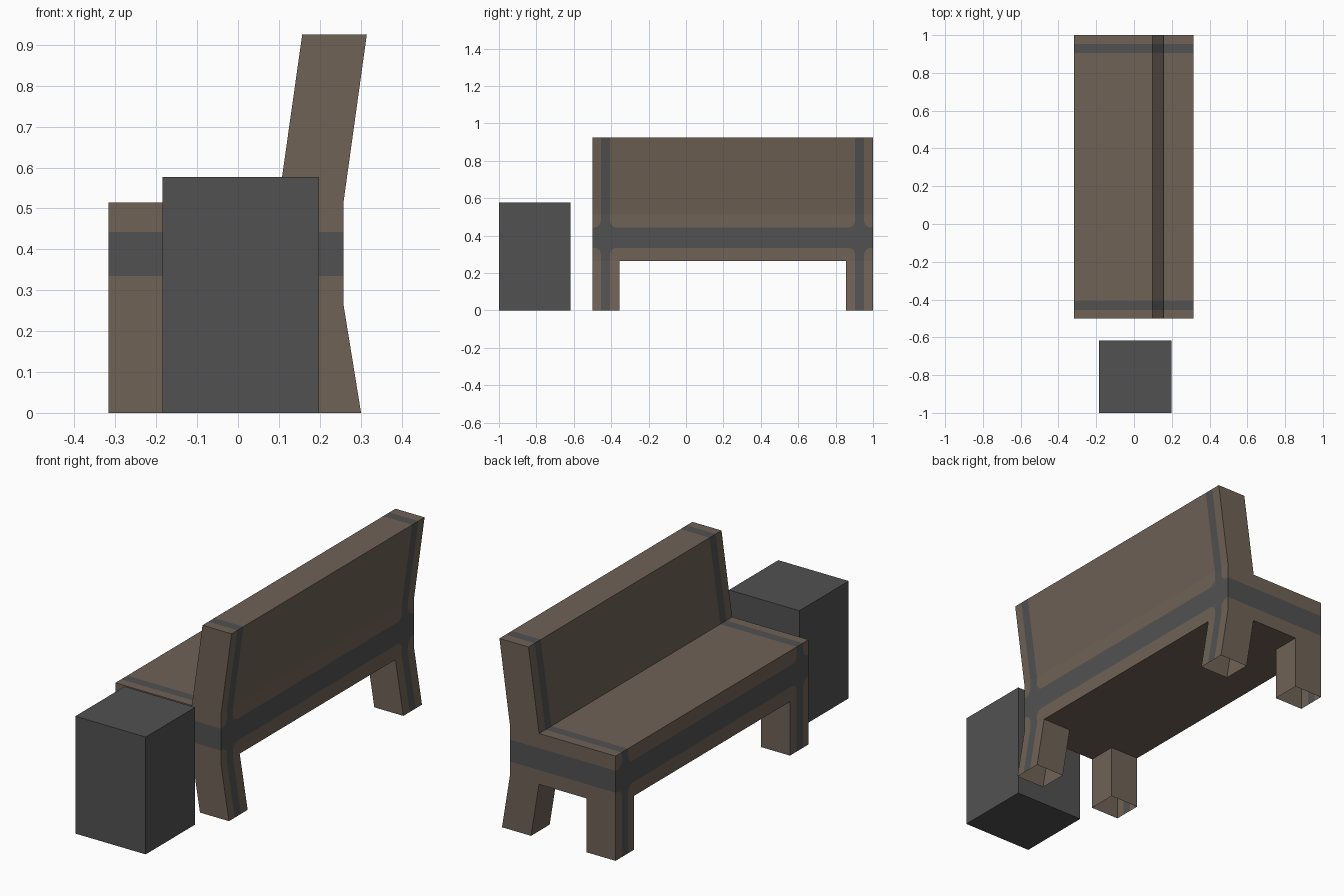
import bpy, bmesh, math
from mathutils import Vector

if "Cube" in bpy.data.objects:
    bpy.data.objects.remove(bpy.data.objects["Cube"])


def material(name, rgb):
    m = bpy.data.materials.new(name)
    m.diffuse_color = (*rgb, 1)
    m.use_nodes = True
    m.node_tree.nodes["Principled BSDF"].inputs["Base Color"].default_value = m.diffuse_color
    return m


BROWN = material("brown wood", (0.16, 0.122, 0.093))
GREY = material("dark grey", (0.083, 0.083, 0.083))


def finish(bm, name, mats):
    me = bpy.data.meshes.new(name)
    bm.to_mesh(me)
    bm.free()
    for m in mats:
        me.materials.append(m)
    ob = bpy.data.objects.new(name, me)
    bpy.context.collection.objects.link(ob)
    return ob


def cut(bm, faces, co, no):
    geom = set(faces)
    for f in faces:
        geom.update(f.edges)
        geom.update(f.verts)
    bmesh.ops.bisect_plane(bm, geom=list(geom), plane_co=co, plane_no=no)


Y0, Y1, LEG = -0.5, 1.0, 0.145
Z_UNDER, Z_LO, Z_HI = 0.265, 0.335, 0.443
FRONT, BACK = -0.317, 0.258
BANDS = [(-0.455, -0.407), (0.904, 0.952)]

# Bench body: side profile extruded along the length
profile = [(FRONT, Z_UNDER), (FRONT, 0.515), (0.099, 0.515), (0.157, 0.925),
           (0.315, 0.925), (BACK, 0.515), (BACK, Z_UNDER)]
bm = bmesh.new()
face = bm.faces.new([bm.verts.new((x, Y0, z)) for x, z in profile])
ext = bmesh.ops.extrude_face_region(bm, geom=[face], use_keep_orig=True)
bmesh.ops.translate(bm, vec=(0, Y1 - Y0, 0),
                    verts=[v for v in ext["geom"] if isinstance(v, bmesh.types.BMVert)])
bmesh.ops.recalc_face_normals(bm, faces=bm.faces)

# Cuts for painted bands and legs
for y in [Y0 + LEG, Y1 - LEG] + [y for b in BANDS for y in b]:
    cut(bm, bm.faces[:], (0, y, 0), (0, 1, 0))
for z in (Z_LO, Z_HI):
    cut(bm, bm.faces[:], (0, 0, z), (0, 0, 1))
for x in (-0.16, 0.1):
    cut(bm, [f for f in bm.faces if f.normal.z < -0.9], (x, 0, 0), (1, 0, 0))

# Legs: pulled down from the underside, open at the bottom, rear ones splayed
for rear in (False, True):
    for far in (False, True):
        bm.normal_update()
        region = []
        for f in bm.faces:
            c = f.calc_center_median()
            if f.normal.z < -0.9 and c.z > 0.2 and (c.x > 0.1 if rear else c.x < -0.16) \
                    and (c.y > Y1 - LEG if far else c.y < Y0 + LEG):
                region.append(f)
        ext = bmesh.ops.extrude_face_region(bm, geom=region)["geom"]
        bmesh.ops.translate(bm, vec=(0.043 if rear else 0, 0, -Z_UNDER),
                            verts=[v for v in ext if isinstance(v, bmesh.types.BMVert)])
old = [f for f in bm.faces if all(v.co.z < 0.001 for v in f.verts)]
bmesh.ops.delete(bm, geom=old, context='FACES_ONLY')

# Painted bands by position
bm.normal_update()
for f in bm.faces:
    c = f.calc_center_median()
    inner_leg = c.z < Z_UNDER and -0.3 < c.x < 0.2
    in_band = any(a < c.y < b for a, b in BANDS)
    level = Z_LO < c.z < Z_HI and abs(f.normal.z) < 0.5
    upright = in_band and not inner_leg and f.normal.z > -0.5 and abs(f.normal.y) < 0.5
    f.material_index = int(level or upright)
finish(bm, "bench", [BROWN, GREY])

# Rounded paint corners where the bands cross
bm = bmesh.new()
for x, side in ((FRONT - 0.0015, -1), (BACK + 0.0015, 1)):
    for a, b in BANDS:
        for y, sy in ((a, -1), (b, 1)):
            for z, sz in ((Z_LO, -1), (Z_HI, 1)):
                r = 0.038
                pts = [(y, z)]
                for i in range(6):
                    t = math.pi / 2 * i / 5
                    pts.append((y + sy * r * (1 - math.cos(t)), z + sz * r * (1 - math.sin(t))))
                f = bm.faces.new([bm.verts.new((x, p, q)) for p, q in pts])
                f.normal_update()
                if f.normal.x * side < 0:
                    f.normal_flip()
finish(bm, "band_corners", [GREY])

# Litter bin: box with inset rim and sunken well
bm = bmesh.new()
bmesh.ops.create_cube(bm, size=1)
bmesh.ops.scale(bm, vec=(0.383, 0.383, 0.577), verts=bm.verts)
bmesh.ops.translate(bm, vec=(0.0065, -0.8085, 0.2885), verts=bm.verts)
bm.normal_update()
top = [f for f in bm.faces if f.normal.z > 0.9][0]
bmesh.ops.inset_region(bm, faces=[top], thickness=0.059)
ext = bmesh.ops.extrude_face_region(bm, geom=[top])["geom"]
bmesh.ops.translate(bm, vec=(0, 0, -0.51),
                    verts=[v for v in ext if isinstance(v, bmesh.types.BMVert)])
bmesh.ops.recalc_face_normals(bm, faces=bm.faces)
finish(bm, "litter_bin", [GREY])
